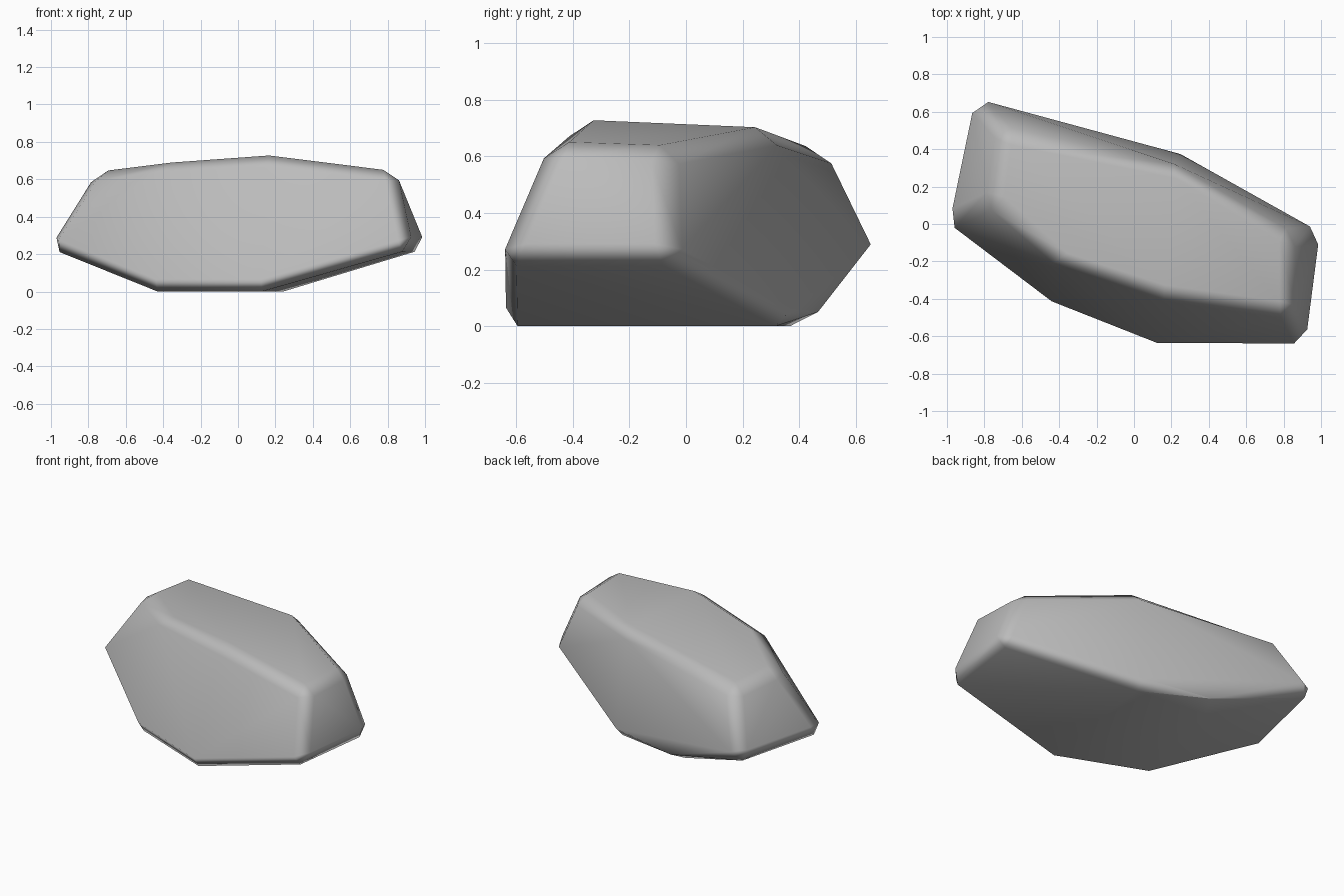
import bpy
import bmesh

default_cube = bpy.data.objects.get("Cube")
if default_cube:
    bpy.data.objects.remove(default_cube, do_unlink=True)

# Single stone colour
stone = bpy.data.materials.new("stone grey")
stone.use_nodes = True
stone_colour = (0.5, 0.5, 0.5, 1)
stone.diffuse_color = stone_colour
stone.node_tree.nodes["Principled BSDF"].inputs["Base Color"].default_value = stone_colour

# Main corners of the boulder: crown, widest points, and flat foot
crown = [(-.76, .12, .64), (-.39, -.21, .70), (.16, -.39, .73), (.84, -.485, .645),
         (.84, -.06, .63), (.23, .31, .70), (-.71, .5, .63)]
shoulders = [(-1.02, 0, .23), (.93, -.665, .23), (1.01, -.045, .23), (-.875, .685, .25)]
foot = [(-.445, -.435, 0), (.12, -.66, 0), (.25, .38, 0), (-.235, .43, 0)]

# Faceted hull around the corners, with nearly flat triangles merged
mesh = bpy.data.meshes.new("rock")
bm = bmesh.new()
for corner in crown + shoulders + foot:
    bm.verts.new(corner)
bmesh.ops.convex_hull(bm, input=bm.verts[:])
bmesh.ops.dissolve_limit(bm, angle_limit=0.12, verts=bm.verts[:], edges=bm.edges[:])
bmesh.ops.recalc_face_normals(bm, faces=bm.faces[:])
bm.to_mesh(mesh)
bm.free()
mesh.materials.append(stone)

rock = bpy.data.objects.new("rock", mesh)
bpy.context.collection.objects.link(rock)
for face in mesh.polygons:
    face.use_smooth = True

# Worn edges: one chamfer on the strong edges, with flat-looking faces
chamfer = rock.modifiers.new("worn edges", 'BEVEL')
chamfer.width = 0.065
chamfer.segments = 1
chamfer.limit_method = 'ANGLE'
chamfer.angle_limit = 0.56
normals = rock.modifiers.new("soft shading", 'WEIGHTED_NORMAL')
normals.keep_sharp = True
